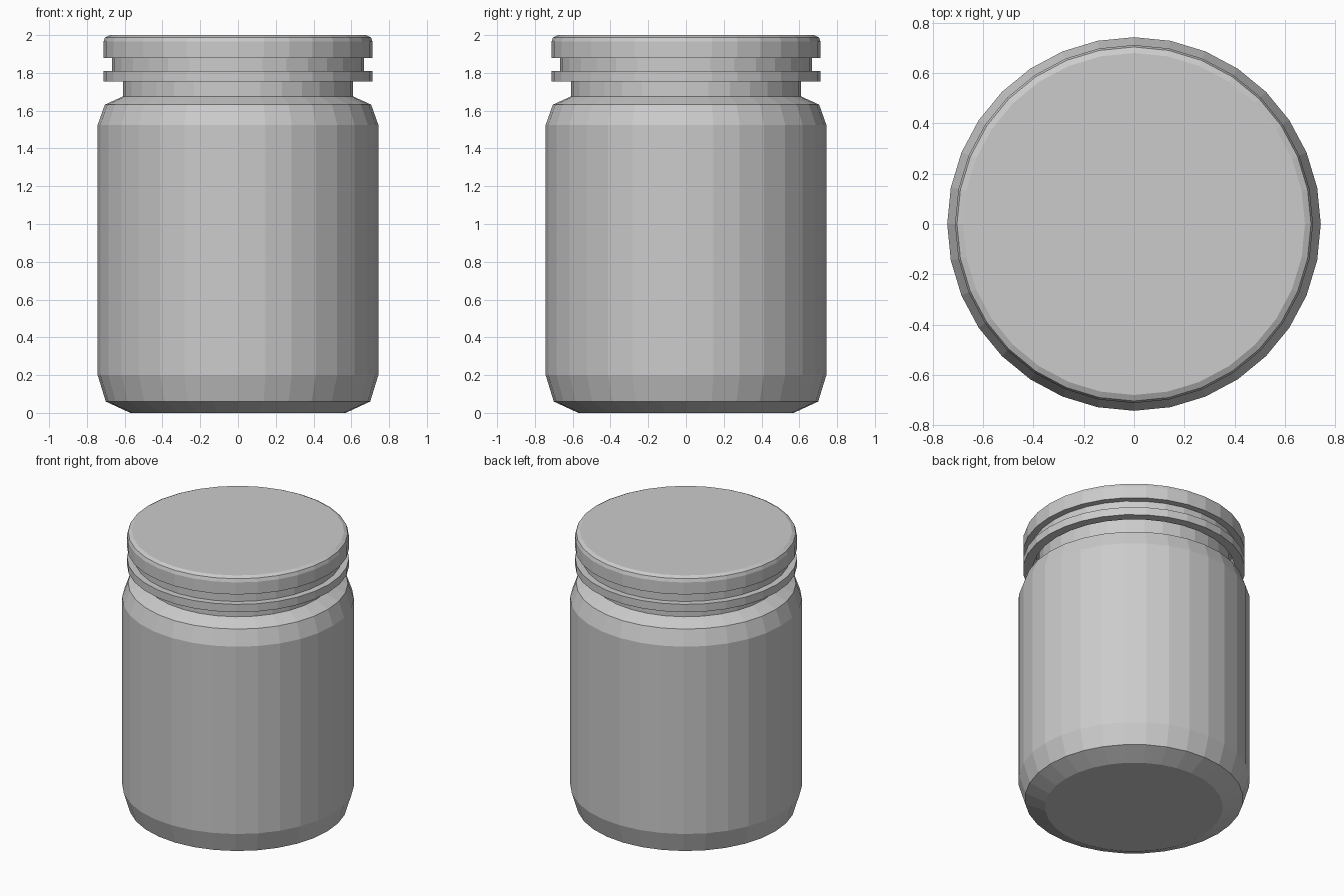
import bpy, bmesh, math

if "Cube" in bpy.data.objects:
    bpy.data.objects.remove(bpy.data.objects["Cube"])

SIDES = 32


def lathe(name, profile, cap_start=False, cap_end=False):
    """Revolve (radius, z) points around z, optionally closing the ends."""
    bm = bmesh.new()
    rings = []
    for r, z in profile:
        rings.append([bm.verts.new((r * math.cos(2 * math.pi * i / SIDES),
                                    r * math.sin(2 * math.pi * i / SIDES), z))
                      for i in range(SIDES)])
    for a, b in zip(rings, rings[1:]):
        for i in range(SIDES):
            j = (i + 1) % SIDES
            bm.faces.new((a[i], a[j], b[j], b[i]))
    if cap_start:
        bm.faces.new(rings[0][::-1])
    if cap_end:
        bm.faces.new(rings[-1])
    bmesh.ops.recalc_face_normals(bm, faces=bm.faces)
    mesh = bpy.data.meshes.new(name)
    bm.to_mesh(mesh)
    bm.free()
    obj = bpy.data.objects.new(name, mesh)
    bpy.context.collection.objects.link(obj)
    return obj


# Jar body: chamfered base, straight wall, shoulder and neck under the lid
lathe("jar_body", [(0.57, 0.0), (0.70, 0.06), (0.743, 0.20), (0.743, 1.525),
                   (0.705, 1.632), (0.61, 1.675), (0.61, 1.93)],
      cap_start=True, cap_end=True)

# Hollow screw lid: inner wall, lower flange, groove and rounded cap
lathe("lid", [(0.65, 1.94), (0.65, 1.755), (0.712, 1.755), (0.712, 1.81),
              (0.668, 1.81), (0.668, 1.88), (0.712, 1.88), (0.712, 1.965),
              (0.704, 1.988), (0.68, 2.0)],
      cap_start=True, cap_end=True)
